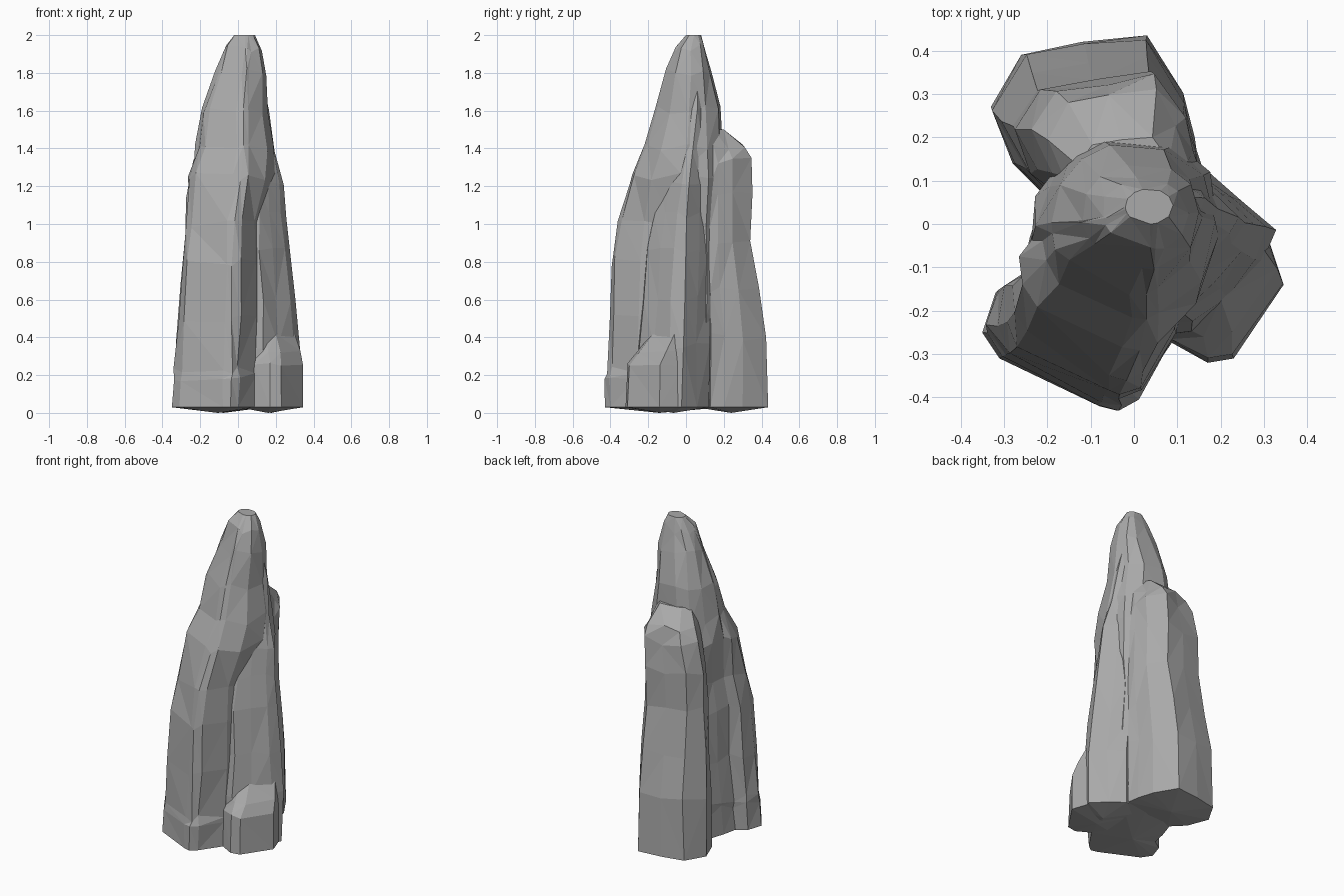
import bpy, bmesh, math, random

cube = bpy.data.objects.get("Cube")
if cube:
    bpy.data.objects.remove(cube, do_unlink=True)

random.seed(4)
stone = bpy.data.materials.new("grey stone")
stone.use_nodes = True
stone.diffuse_color = (0.4, 0.4, 0.4, 1)
stone.node_tree.nodes["Principled BSDF"].inputs["Base Color"].default_value = (0.4, 0.4, 0.4, 1)


def fit(outline, box):
    """Stretch an outline into the box (xmin, xmax, ymin, ymax)."""
    xs, ys = zip(*outline)
    def remap(v, vals, lo, hi):
        return lo + (v - min(vals)) / (max(vals) - min(vals)) * (hi - lo)
    return [(remap(x, xs, box[0], box[1]), remap(y, ys, box[2], box[3])) for x, y in outline]


def rounded(outline, amount):
    """Blend an outline towards an oval with the same number of corners."""
    xs, ys = zip(*outline)
    cx, cy = (min(xs) + max(xs)) / 2, (min(ys) + max(ys)) / 2
    rx, ry = (max(xs) - min(xs)) / 2, (max(ys) - min(ys)) / 2
    result = []
    for x, y in outline:
        a = math.atan2((y - cy) / ry, (x - cx) / rx)
        result.append((x + (cx + rx * math.cos(a) - x) * amount,
                       y + (cy + ry * math.sin(a) - y) * amount))
    return result


def rock_column(name, outline, levels, round_from=9, rough=0.008):
    """Loft an outline through levels of (z, xmin, xmax, ymin, ymax)."""
    bm = bmesh.new()
    rings = []
    for i, (z, *box) in enumerate(levels):
        pts = rounded(outline, min(1, max(0, (z - round_from) * 2.5)))
        inner = 0 < i < len(levels) - 1
        j = rough if inner else 0
        rings.append([bm.verts.new((x + random.uniform(-j, j), y + random.uniform(-j, j),
                                    z + random.uniform(-3 * j, 3 * j)))
                      for x, y in fit(pts, box)])
    n = len(outline)
    for low, high in zip(rings, rings[1:]):
        for k in range(n):
            bm.faces.new((low[k], low[(k + 1) % n], high[(k + 1) % n], high[k]))
    # Underside sags slightly to the ground, the top is closed flat
    under = bm.verts.new((sum(v.co.x for v in rings[0]) / n, sum(v.co.y for v in rings[0]) / n, 0))
    for k in range(n):
        bm.faces.new((rings[0][(k + 1) % n], rings[0][k], under))
    bm.faces.new(rings[-1])
    bmesh.ops.triangulate(bm, faces=bm.faces[:], quad_method='SHORT_EDGE')
    bmesh.ops.recalc_face_normals(bm, faces=bm.faces[:])
    mesh = bpy.data.meshes.new(name)
    bm.to_mesh(mesh)
    bm.free()
    mesh.materials.append(stone)
    obj = bpy.data.objects.new(name, mesh)
    bpy.context.collection.objects.link(obj)
    return obj


# Tall main spire with the front lobe
rock_column("main_spire",
            [(-.35, -.25), (-.31, -.31), (-.08, -.42), (-.04, -.43), (0, -.4), (.09, -.27),
             (.13, -.1), (.17, .1), (.05, .2), (-.15, .15), (-.21, .06), (-.24, -.03),
             (-.26, -.12), (-.32, -.16)],
            [(.03, -.35, .17, -.43, .2), (.19, -.34, .17, -.43, .2), (.23, -.34, .17, -.415, .2),
             (.5, -.32, .17, -.41, .2), (.8, -.3, .16, -.4, .2), (1, -.28, .16, -.36, .2),
             (1.25, -.26, .19, -.29, .2), (1.4, -.22, .19, -.22, .2), (1.6, -.19, .165, -.16, .18),
             (1.8, -.12, .15, -.1, .13), (1.93, -.07, .125, -.06, .105), (2, -.02, .09, 0, .08)],
            round_from=1)

# Shorter column at the back with a sloping shoulder
rock_column("back_column",
            [(.15, .13), (.14, .2), (.11, .3), (.03, .435), (-.12, .42), (-.26, .39),
             (-.33, .27), (-.28, .14), (-.2, .06), (0, .05)],
            [(.03, -.33, .15, .05, .435), (.4, -.32, .15, .05, .43), (.65, -.3, .15, .05, .39),
             (.92, -.28, .15, .05, .345), (1.15, -.27, .15, .05, .345), (1.33, -.23, .145, .05, .34),
             (1.41, -.2, .13, .05, .31), (1.5, -.13, .1, .05, .2)])

# Side buttress leaning into the spire
rock_column("side_buttress",
            [(.05, -.25), (.13, -.24), (.21, -.17), (.28, -.09), (.31, -.02), (.23, .06),
             (.15, .12), (0, .1)],
            [(.03, 0, .32, -.26, .12), (.35, 0, .325, -.25, .12), (.6, 0, .305, -.23, .12),
             (.85, 0, .27, -.21, .12), (1.05, 0, .255, -.18, .12), (1.22, 0, .24, -.14, .12),
             (1.4, 0, .2, -.09, .12), (1.6, 0, .165, -.04, .12), (1.75, 0, .13, 0, .1)])

# Low foot block with a ledge
rock_column("foot_block",
            [(.08, -.27), (.17, -.32), (.23, -.31), (.345, -.14), (.3, -.01), (.15, .1),
             (0, .05), (0, -.2)],
            [(.03, 0, .345, -.32, .1), (.26, 0, .345, -.31, .1), (.33, 0, .335, -.26, .1),
             (.42, 0, .3, -.18, .1)], rough=.005)
